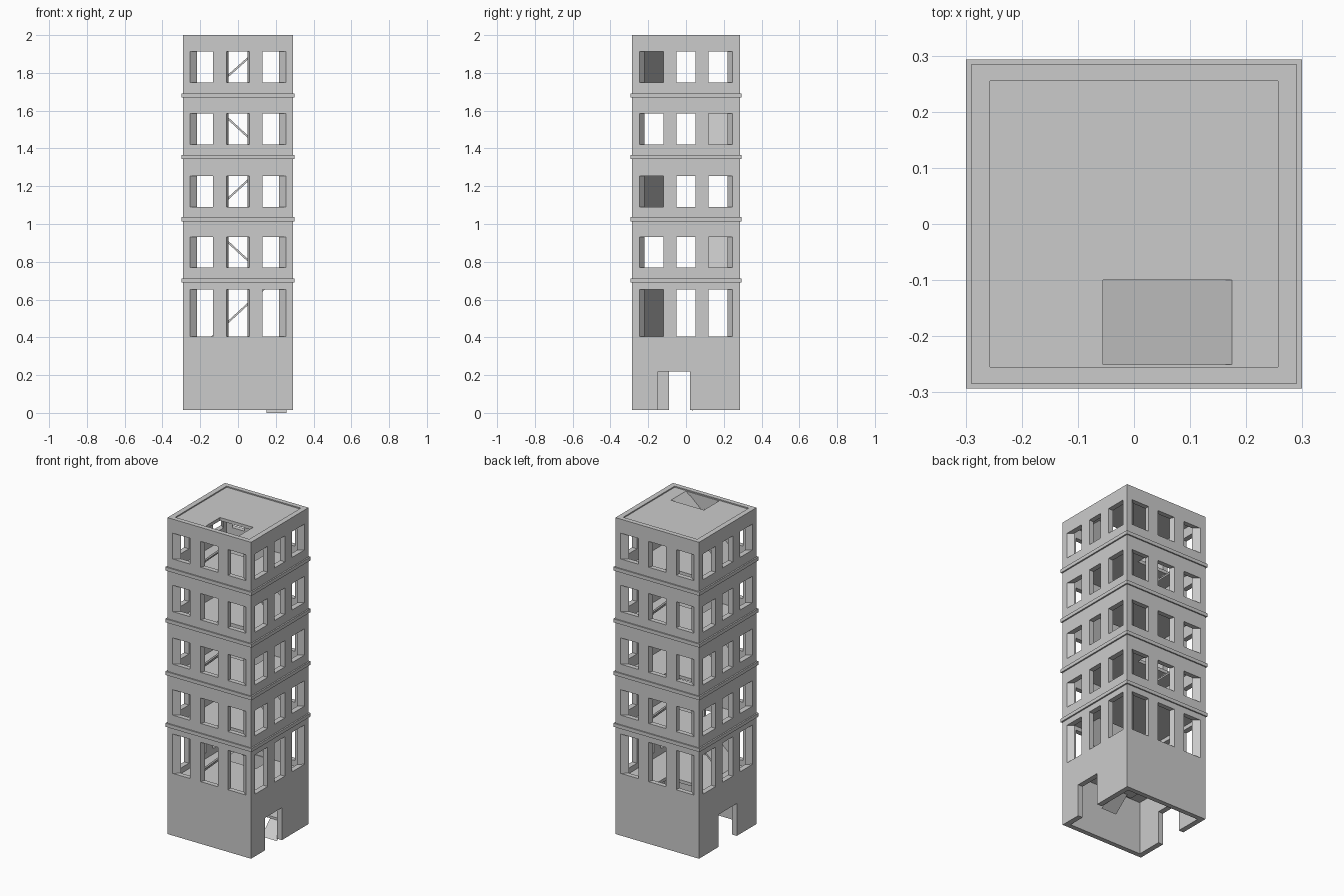
import bpy, bmesh

if "Cube" in bpy.data.objects:
    bpy.data.objects.remove(bpy.data.objects["Cube"])

W, D = 0.29, 0.285          # outer half sizes
WI, DI = 0.257, 0.255       # inner half sizes
BASE, TOP, STOREY = 0.015, 2.0, 0.327
FLOORS = [0.37 + STOREY * i for i in range(5)] + [1.993]


def finish(bm, name):
    bmesh.ops.recalc_face_normals(bm, faces=bm.faces)
    me = bpy.data.meshes.new(name)
    bm.to_mesh(me)
    bm.free()
    ob = bpy.data.objects.new(name, me)
    bpy.context.collection.objects.link(ob)
    return ob


def hexa(bm, lo, hi):
    """Solid between two four-sided loops."""
    a = [bm.verts.new(p) for p in lo]
    b = [bm.verts.new(p) for p in hi]
    bm.faces.new(a)
    bm.faces.new(b)
    for i in range(4):
        j = (i + 1) % 4
        bm.faces.new((a[i], a[j], b[j], b[i]))


def rect(x0, x1, y0, y1, z):
    return [(x0, y0, z), (x1, y0, z), (x1, y1, z), (x0, y1, z)]


def ring(name, outer, inner, z0, z1):
    """Rectangular slab with a rectangular opening."""
    bm = bmesh.new()
    loops = [[bm.verts.new(p) for p in rect(*r, z)]
             for r, z in ((outer, z0), (outer, z1), (inner, z1), (inner, z0))]
    for k in range(4):
        p, q = loops[k], loops[(k + 1) % 4]
        for i in range(4):
            j = (i + 1) % 4
            bm.faces.new((p[i], p[j], q[j], q[i]))
    return finish(bm, name)


def ramp(name, p, q, side, t=0.014):
    """Sloped slab from edge point p to q, swept along the side vector."""
    def loop(dz):
        pts = []
        for base, s in ((p, 0), (q, 0), (q, 1), (p, 1)):
            pts.append((base[0] + s * side[0], base[1] + s * side[1], max(base[2] + dz, 0)))
        return pts
    bm = bmesh.new()
    hexa(bm, loop(-t), loop(0))
    return finish(bm, name)


def opening(bm, axis, sign, out, inn, z0, z1):
    """Cutter through one wall, splayed from its outer to its inner width."""
    a, b = (D, DI) if axis == 'y' else (W, WI)
    loops = []
    for f in (-0.3, 1.3):
        d = sign * (a + (b - a) * f)
        u0, u1 = (o + (i - o) * f for o, i in zip(out, inn))
        uv = [(u0, z0), (u1, z0), (u1, z1), (u0, z1)]
        loops.append([(u, d, z) if axis == 'y' else (d, u, z) for u, z in uv])
    hexa(bm, *loops)


# outer walls
walls = ring("tower_walls", (-W, W, -D, D), (-WI, WI, -DI, DI), BASE, TOP)

# window and door openings
bm = bmesh.new()
rows = [(0.405, 0.652), (0.77, 0.93), (1.09, 1.255), (1.42, 1.585), (1.75, 1.912)]
columns = {
    'y': [((-0.254, -0.132), (-0.217, -0.132)), ((-0.06, 0.06), (-0.05, 0.05)),
          ((0.13, 0.254), (0.13, 0.217))],
    'x': [((-0.247, -0.12), (-0.22, -0.12)), ((-0.05, 0.05), (-0.05, 0.05)),
          ((0.12, 0.247), (0.12, 0.22))],
}
for axis, cols in columns.items():
    for sign in (-1, 1):
        for out, inn in cols:
            for z0, z1 in rows:
                opening(bm, axis, sign, out, inn, z0, z1)
opening(bm, 'x', 1, (-0.148, 0.02), (-0.148, 0.02), -0.05, 0.218)
opening(bm, 'x', -1, (-0.09, 0.09), (-0.09, 0.09), -0.05, 0.218)
cutter = finish(bm, "opening_cutter")
cutter.hide_render = True
mod = walls.modifiers.new("openings", 'BOOLEAN')
mod.operation, mod.solver, mod.object = 'DIFFERENCE', 'EXACT', cutter
bpy.context.view_layer.objects.active = walls
bpy.ops.object.modifier_apply(modifier=mod.name)
bpy.data.objects.remove(cutter)

# floor slabs and roof, with stair openings alternating back and front
for i, z in enumerate(FLOORS):
    hole = (-0.055, 0.175, -0.25, -0.10) if i % 2 else (-0.175, 0.055, 0.10, 0.25)
    ring("roof" if i == 5 else f"floor_{i + 1}",
         (-0.27, 0.27, -0.265, 0.265), hole, z - 0.02, z)

# stair ramps between floors
for i in range(5):
    s = -1 if i % 2 else 1
    ramp(f"stair_ramp_{i + 1}", (-0.18 * s, -0.255 * s, FLOORS[i]),
         (0.175 * s, -0.255 * s, FLOORS[i + 1]), (0, 0.155 * s))

# entrance stair: short flight, landing, then flight along the back
ramp("entrance_ramp", (0.15, 0.02, 0.0), (0.15, 0.12, 0.10), (0.107, 0))
ramp("entrance_landing", (0.107, 0.10, 0.10), (0.257, 0.10, 0.10), (0, 0.155))
ramp("entrance_upper_ramp", (0.12, 0.10, 0.10), (-0.175, 0.10, 0.37), (0, 0.155))

# string courses
for i, z in enumerate((0.70, 1.025, 1.355, 1.68)):
    ring(f"string_course_{i + 1}", (-0.299, 0.299, -0.293, 0.293),
         (-0.28, 0.28, -0.275, 0.275), z - 0.011, z + 0.011)
